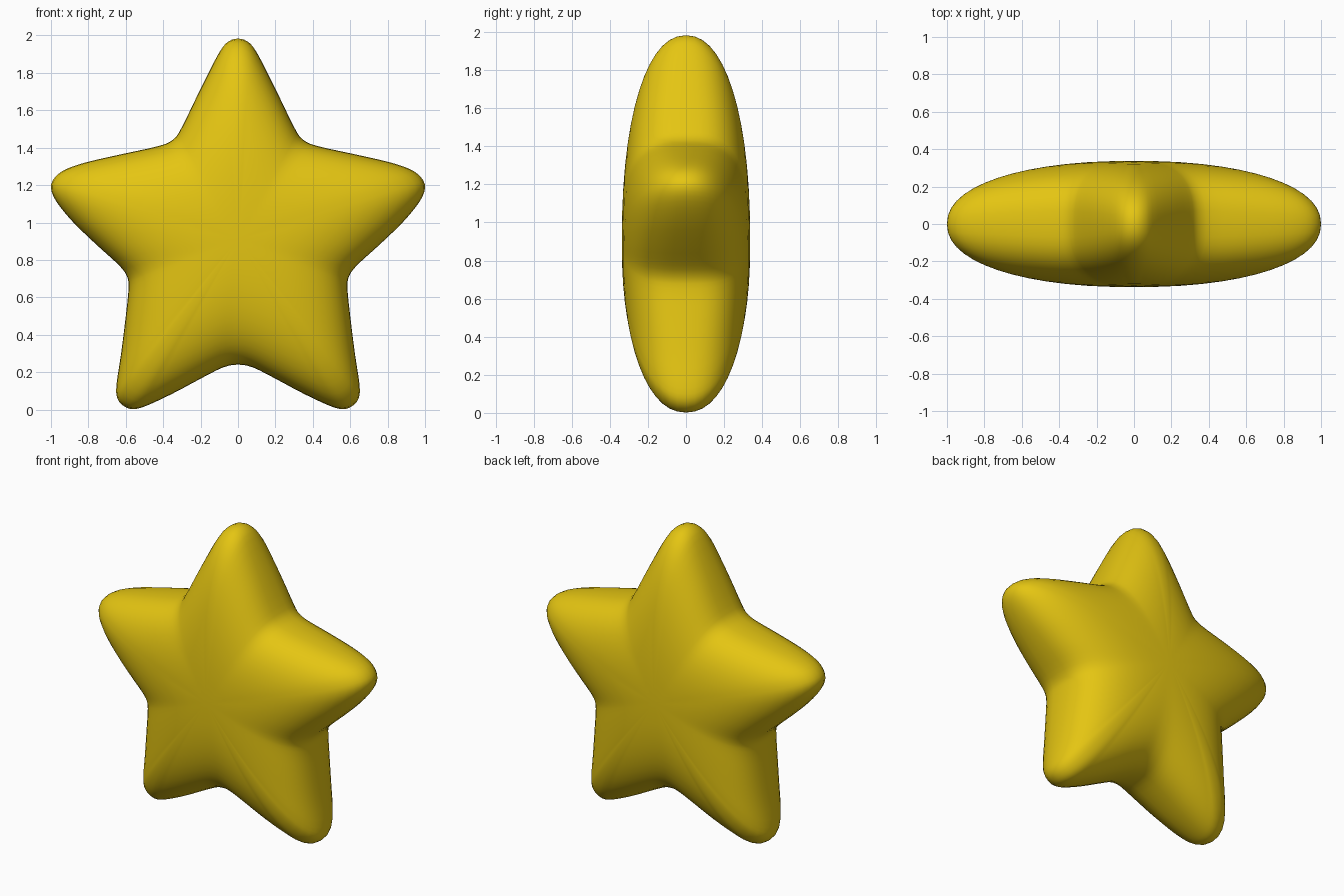
import bpy, bmesh, math
from mathutils import Vector

if "Cube" in bpy.data.objects:
    bpy.data.objects.remove(bpy.data.objects["Cube"])

CZ, DEPTH, RINGS, SUB = 0.91, 0.337, 14, 3

# right half of the rounded star outline (x, z), top tip to bottom valley
half = [(0, 1.983), (0.05, 1.968), (0.1, 1.91), (0.2, 1.715), (0.3, 1.51),
        (0.345, 1.445), (0.42, 1.41), (0.6, 1.37), (0.8, 1.325), (0.92, 1.285),
        (0.98, 1.24), (1.0, 1.185), (0.97, 1.11), (0.88, 1.0), (0.75, 0.875),
        (0.64, 0.775), (0.595, 0.715), (0.585, 0.65), (0.6, 0.5), (0.625, 0.3),
        (0.65, 0.13), (0.645, 0.06), (0.61, 0.018), (0.56, 0.002),
        (0.49, 0.02), (0.35, 0.085), (0.2, 0.165), (0.08, 0.225), (0, 0.24)]
pts = [Vector((x, z - CZ)) for x, z in half]
pts += [Vector((-p.x, p.y)) for p in pts[-2:0:-1]]


def smooth_loop(p, sub):
    """Closed Catmull-Rom resampling."""
    out, n = [], len(p)
    for i in range(n):
        a, b, c, d = (p[(i + k) % n] for k in (-1, 0, 1, 2))
        for j in range(sub):
            t = j / sub
            out.append(0.5 * (2 * b + (c - a) * t + (2 * a - 5 * b + 4 * c - d) * t * t
                              + (3 * b - a - 3 * c + d) * t ** 3))
    return out


outline = smooth_loop(pts, SUB)
bm = bmesh.new()


def ring(angle):
    """One layer of the puffy body; valleys are fuller than the arm ridges."""
    vs = []
    for q in outline:
        t = min(1, max(0, (q.length - 0.62) / 0.42))
        p = 2.8 - 0.6 * t
        s = math.cos(angle) ** (2 / p)
        y = math.copysign(abs(math.sin(angle)) ** (2 / p), angle) * DEPTH
        vs.append(bm.verts.new((q.x * s, y, CZ + q.y * s)))
    return vs


# layers from front to back, capped by centre points
rings = [ring(math.pi / 2 * k / RINGS) for k in range(1 - RINGS, RINGS)]
n = len(outline)
for lo, hi in zip(rings, rings[1:]):
    for i in range(n):
        j = (i + 1) % n
        bm.faces.new((lo[i], lo[j], hi[j], hi[i]))
for loop, y in ((rings[0], -DEPTH), (rings[-1], DEPTH)):
    c = bm.verts.new((0, y, CZ))
    for i in range(n):
        bm.faces.new((c, loop[i], loop[(i + 1) % n]))
bmesh.ops.recalc_face_normals(bm, faces=bm.faces)
for f in bm.faces:
    f.smooth = True

mesh = bpy.data.meshes.new("puffy_star")
bm.to_mesh(mesh)
bm.free()
mat = bpy.data.materials.new("golden yellow")
mat.diffuse_color = (0.78, 0.56, 0.006, 1)
mat.use_nodes = True
mat.node_tree.nodes["Principled BSDF"].inputs["Base Color"].default_value = mat.diffuse_color
mesh.materials.append(mat)
star = bpy.data.objects.new("puffy_star", mesh)
bpy.context.collection.objects.link(star)
